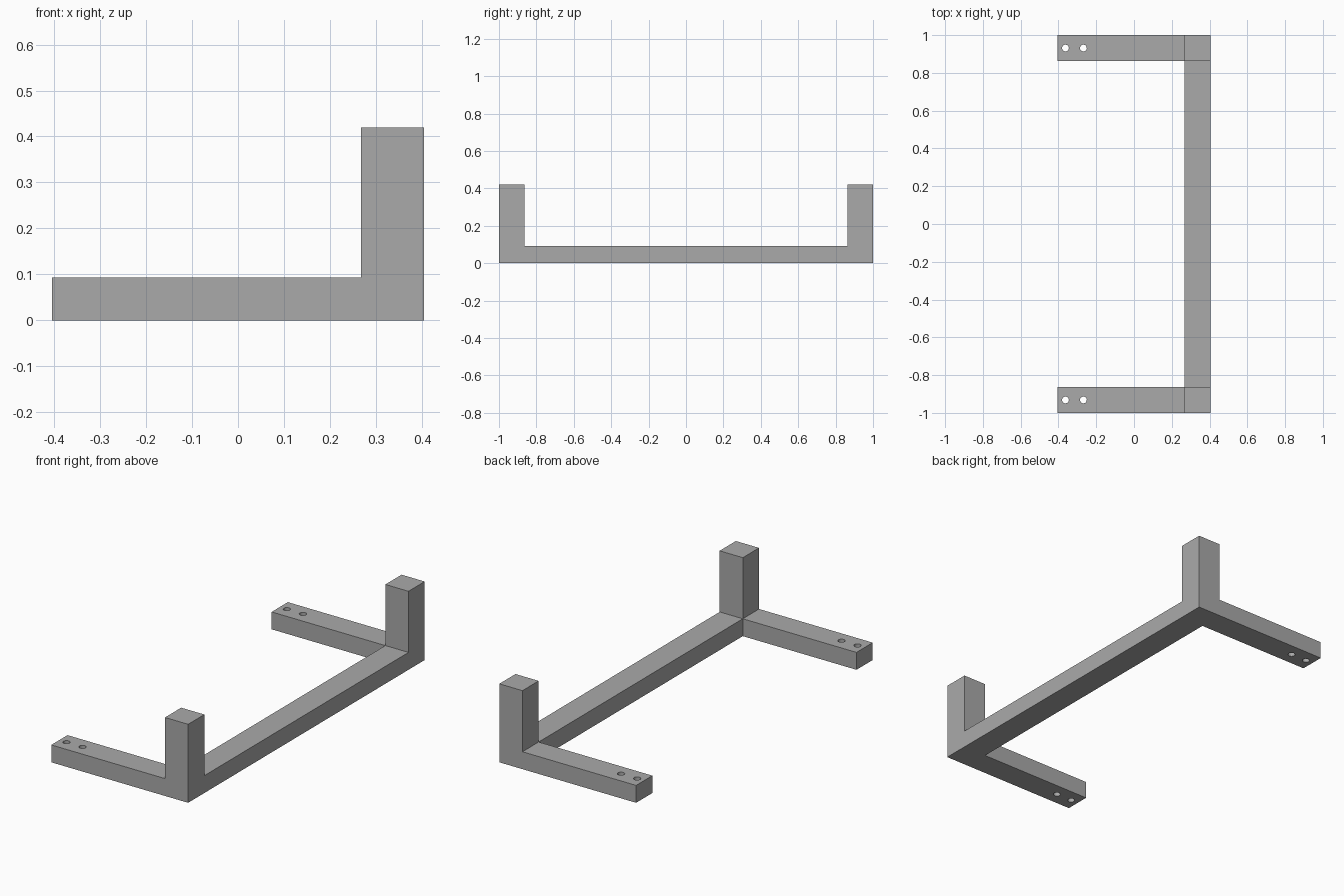
import bpy
import bmesh
from mathutils import Matrix, Vector

cube = bpy.data.objects.get("Cube")
if cube:
    bpy.data.objects.remove(cube, do_unlink=True)

# Overall sizes
HALF_X, HALF_Y = 0.405, 1.0
BEAM = 0.137          # width of every beam
BEAM_H = 0.093        # height of the base beams
POST_H = 0.42         # height of the corner posts
HOLE_R = 0.018
HOLE_X = (-0.363, -0.268)
INNER_X, INNER_Y = HALF_X - BEAM, HALF_Y - BEAM

grey = bpy.data.materials.new("plain grey")
grey.use_nodes = True
colour = (0.4, 0.4, 0.4, 1)
grey.diffuse_color = colour
grey.node_tree.nodes["Principled BSDF"].inputs["Base Color"].default_value = colour


def add_object(name, bm):
    bmesh.ops.recalc_face_normals(bm, faces=bm.faces)
    mesh = bpy.data.meshes.new(name)
    bm.to_mesh(mesh)
    bm.free()
    mesh.materials.append(grey)
    obj = bpy.data.objects.new(name, mesh)
    bpy.context.collection.objects.link(obj)
    return obj


def raise_faces(bm, faces, height):
    """Extrude faces upward and remove the ones left inside."""
    new = bmesh.ops.extrude_face_region(bm, geom=faces)["geom"]
    verts = [g for g in new if isinstance(g, bmesh.types.BMVert)]
    bmesh.ops.translate(bm, verts=verts, vec=Vector((0, 0, height)))
    return [g for g in new if isinstance(g, bmesh.types.BMFace)]


# Footprint: crossbar, two arms and two corner squares
bm = bmesh.new()
footprint = []
for x0, x1, y0, y1 in (
    (INNER_X, HALF_X, -INNER_Y, INNER_Y),
    (-HALF_X, INNER_X, -HALF_Y, -INNER_Y),
    (-HALF_X, INNER_X, INNER_Y, HALF_Y),
    (INNER_X, HALF_X, -HALF_Y, -INNER_Y),
    (INNER_X, HALF_X, INNER_Y, HALF_Y),
):
    corners = ((x0, y0), (x1, y0), (x1, y1), (x0, y1))
    footprint.append(bm.faces.new([bm.verts.new((x, y, 0)) for x, y in corners]))
bmesh.ops.remove_doubles(bm, verts=bm.verts, dist=0.001)

# Base beams; the old faces stay as the underside
base = bmesh.ops.duplicate(bm, geom=bm.faces[:])["geom"]
underside = [g for g in base if isinstance(g, bmesh.types.BMFace)]
tops = raise_faces(bm, underside, BEAM_H)
bmesh.ops.remove_doubles(bm, verts=bm.verts, dist=0.001)

# Corner posts
tops = [f for f in bm.faces if f.calc_center_median().z > BEAM_H - 0.001]
posts = [f for f in tops
         if f.calc_center_median().x > INNER_X
         and abs(f.calc_center_median().y) > INNER_Y]
raise_faces(bm, posts, POST_H - BEAM_H)
bmesh.ops.dissolve_limit(bm, angle_limit=0.01, verts=bm.verts, edges=bm.edges)
frame = add_object("frame", bm)

# Screw holes through the arm ends
bm = bmesh.new()
for side in (-1, 1):
    for x in HOLE_X:
        bmesh.ops.create_cone(
            bm, cap_ends=True, segments=24, radius1=HOLE_R, radius2=HOLE_R,
            depth=BEAM_H * 2,
            matrix=Matrix.Translation((x, side * (HALF_Y - BEAM / 2), BEAM_H / 2)))
cutter = add_object("hole_cutter", bm)
cutter.hide_render = True

holes = frame.modifiers.new("screw_holes", 'BOOLEAN')
holes.operation = 'DIFFERENCE'
holes.solver = 'EXACT'
holes.object = cutter

# Apply the cut and discard the cutter
bpy.context.view_layer.objects.active = frame
frame.select_set(True)
bpy.ops.object.modifier_apply(modifier=holes.name)
bpy.data.objects.remove(cutter, do_unlink=True)
bpy.ops.object.shade_smooth_by_angle()
